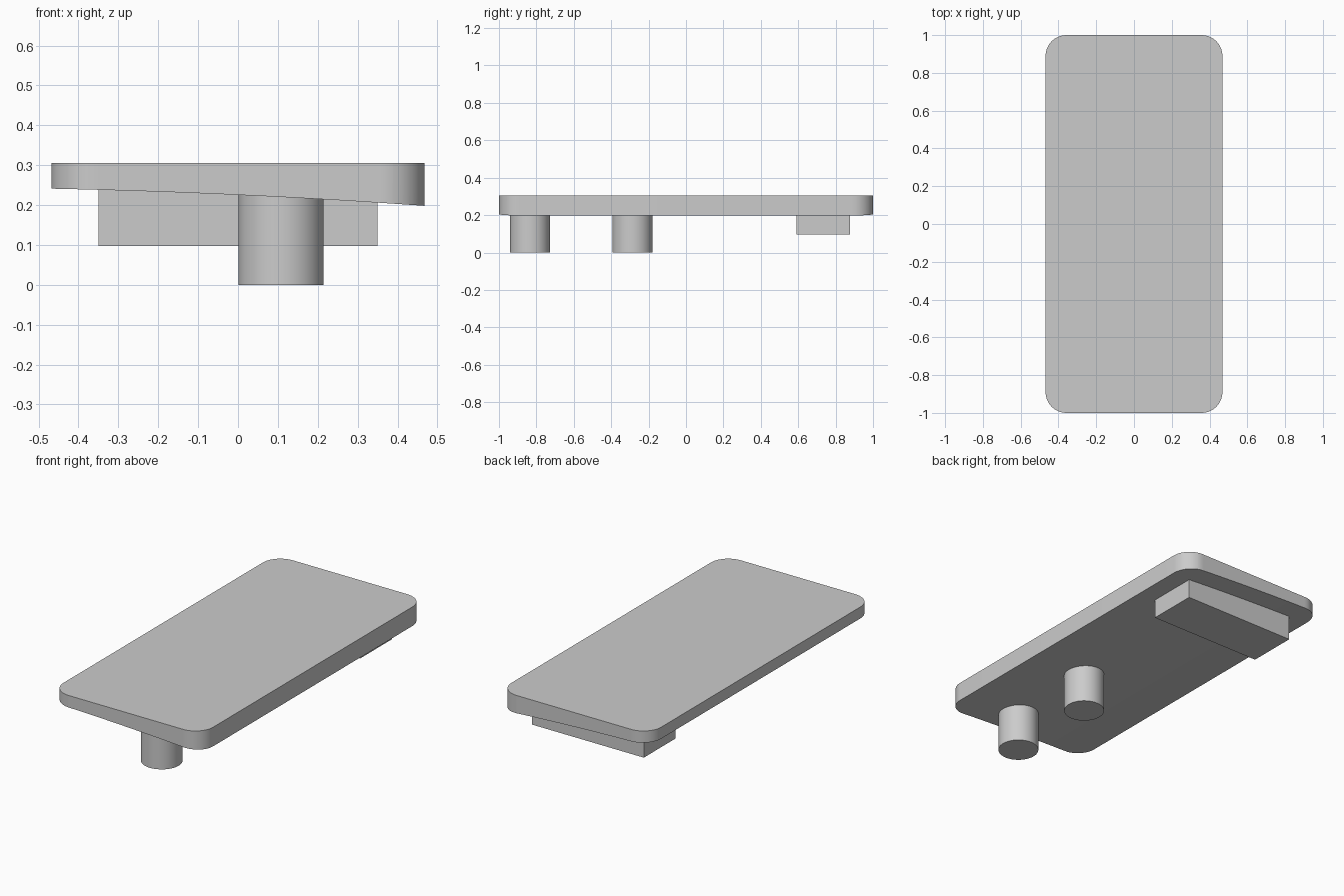
import bpy
import bmesh
from math import cos, sin, pi, radians

cube = bpy.data.objects.get("Cube")
if cube:
    bpy.data.objects.remove(cube, do_unlink=True)

HALF_W, HALF_L, TOP, CORNER = 0.468, 1.0, 0.306, 0.11

grey = bpy.data.materials.new("light grey")
grey.use_nodes = True
grey.diffuse_color = (0.6, 0.6, 0.6, 1)
grey.node_tree.nodes["Principled BSDF"].inputs["Base Color"].default_value = (0.6, 0.6, 0.6, 1)


def underside(x):
    """Height of the gently bowed, sideways sloping underside."""
    return 0.2255 - 0.046 * x - 0.027 * x * x


def add_object(name, bm):
    bmesh.ops.recalc_face_normals(bm, faces=bm.faces)
    mesh = bpy.data.meshes.new(name)
    bm.to_mesh(mesh)
    bm.free()
    mesh.materials.append(grey)
    obj = bpy.data.objects.new(name, mesh)
    bpy.context.collection.objects.link(obj)
    bpy.ops.object.select_all(action="DESELECT")
    obj.select_set(True)
    bpy.context.view_layer.objects.active = obj
    bpy.ops.object.shade_smooth_by_angle(angle=radians(30))
    return obj


# Plate: rounded rectangle with a bowed underside
bm = bmesh.new()
outline = []
steps = 12
for k, (sx, sy) in enumerate([(1, 1), (-1, 1), (-1, -1), (1, -1)]):
    for i in range(steps + 1):
        a = (k + i / steps) * pi / 2
        outline.append(bm.verts.new((sx * (HALF_W - CORNER) + CORNER * cos(a),
                                     sy * (HALF_L - CORNER) + CORNER * sin(a), 0)))
base = bm.faces.new(outline)
cuts = 24
for i in range(1, cuts):
    x = -HALF_W + 2 * HALF_W * i / cuts
    bmesh.ops.bisect_plane(bm, geom=bm.verts[:] + bm.edges[:] + bm.faces[:], dist=1e-5,
                           plane_co=(x, 0, 0), plane_no=(1, 0, 0))
bottom_verts = bm.verts[:]
raised = bmesh.ops.extrude_face_region(bm, geom=bm.faces[:], use_keep_orig=True)
for v in raised["geom"]:
    if isinstance(v, bmesh.types.BMVert):
        v.co.z = TOP
for v in bottom_verts:
    v.co.z = underside(v.co.x)
add_object("plate", bm)

# Two round pegs under the front half
for name, y in [("front_peg", -0.835), ("middle_peg", -0.287)]:
    bm = bmesh.new()
    bmesh.ops.create_cone(bm, cap_ends=True, segments=48, radius1=0.107, radius2=0.107, depth=0.25)
    bmesh.ops.translate(bm, verts=bm.verts, vec=(0.108, y, 0.125))
    add_object(name, bm)

# Rectangular block under the back end
bm = bmesh.new()
bmesh.ops.create_cube(bm, size=1)
bmesh.ops.scale(bm, verts=bm.verts, vec=(0.7, 0.285, 0.16))
bmesh.ops.translate(bm, verts=bm.verts, vec=(0, 0.734, 0.177))
add_object("back_block", bm)
